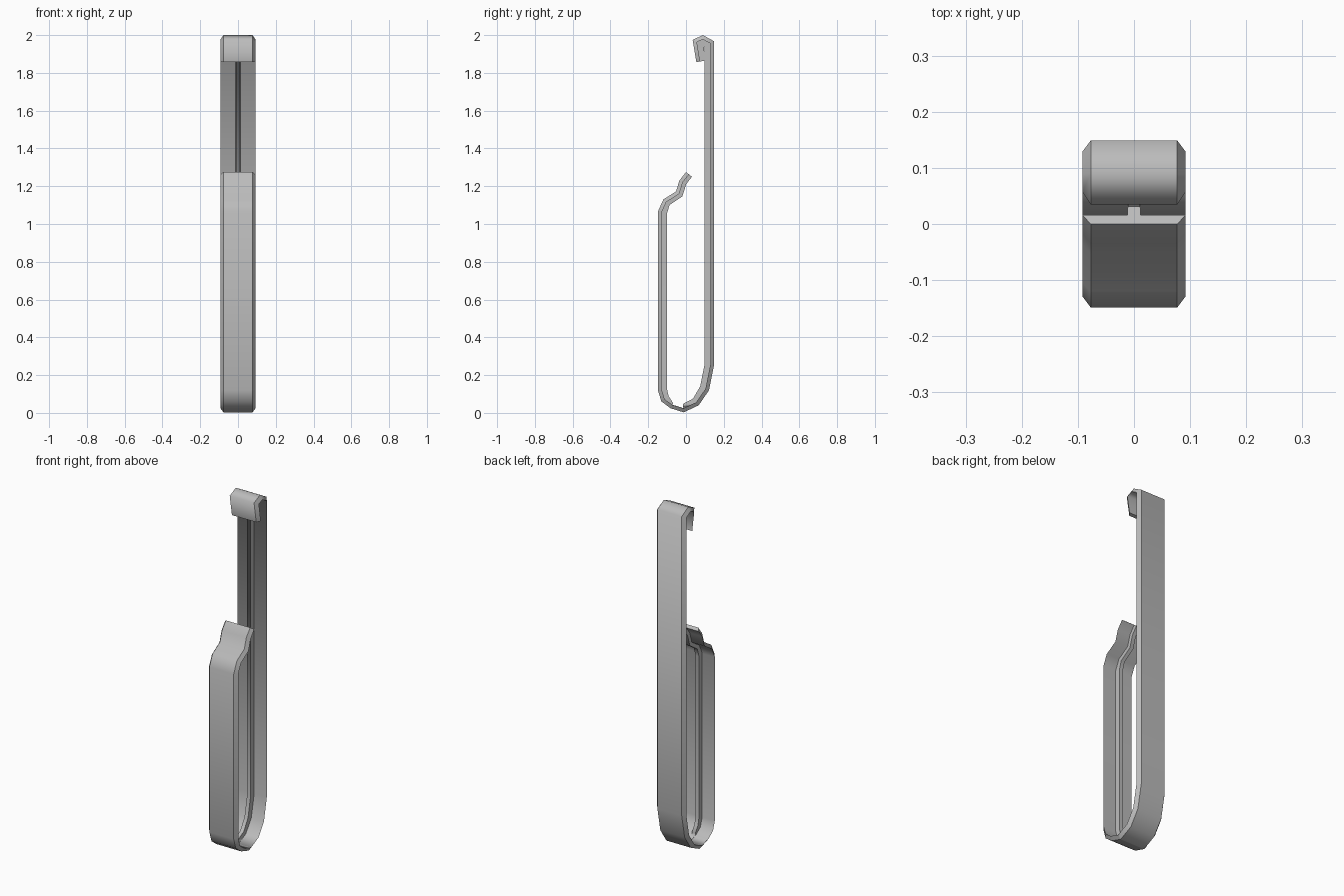
import bpy, bmesh
from mathutils import Vector

if "Cube" in bpy.data.objects:
    bpy.data.objects.remove(bpy.data.objects["Cube"], do_unlink=True)

steel = bpy.data.materials.new("brushed_grey")
steel.use_nodes = True
steel.diffuse_color = (0.5, 0.5, 0.5, 1)
steel.node_tree.nodes["Principled BSDF"].inputs["Base Color"].default_value = (0.5, 0.5, 0.5, 1)

SHEET = .02  # thickness of the flat strip

# Outer line of the bent strip: y, z, depth to the inner edge of the rib
path = [
    (.055, 1.857, .045), (.035, 1.975, .054), (.09, 2.0, .06), (.149, 1.967, .05),   # hook
    (.149, .255, .05), (.122, .12, .05), (.067, .04, .045),                          # back leg
    (-.012, .003, .042), (-.016, .004, .021), (-.08, .024, .021), (-.085, .027, .03),  # bottom bend
    (-.13, .06, .045), (-.149, .12, .048), (-.149, 1.065, .048),                     # front leg
    (-.12, 1.13, .042), (-.053, 1.172, .04), (-.035, 1.23, .04), (0, 1.275, .04),    # spring tip
]


def inward(a, b):
    d = (b - a).normalized()
    return Vector((d.y, -d.x))


def mitre(i):
    """Offset direction into the loop, lengthened at corners."""
    p = [Vector(q[:2]) for q in path]
    if i == 0:
        return inward(p[0], p[1])
    if i == len(p) - 1:
        return inward(p[-2], p[-1])
    a, b = inward(p[i - 1], p[i]), inward(p[i], p[i + 1])
    m = (a + b).normalized()
    return m / m.dot(a)


def section(t):
    """Thin strip with bevelled edges and a central rib on the inside."""
    half = [(.077, 0), (.092, SHEET), (.012, SHEET), (.011, t)]
    return half + [(-x, d) for x, d in reversed(half)]


# Sweep the section along the bent line
bm = bmesh.new()
rings = []
for i, (y, z, t) in enumerate(path):
    m = mitre(i)
    rings.append([bm.verts.new((x, y + m.x * d, z + m.y * d)) for x, d in section(t)])
n = len(rings[0])
for a, b in zip(rings, rings[1:]):
    for k in range(n):
        j = (k + 1) % n
        bm.faces.new((a[k], a[j], b[j], b[k])).smooth = True
bm.faces.new(rings[0])
bm.faces.new(rings[-1])

# Smooth along the bends, crisp along the strip's edges and ends
for a, b in zip(rings, rings[1:]):
    for u, v in zip(a, b):
        bm.edges.get((u, v)).smooth = False
for ring in (rings[0], rings[-1]):
    for k in range(n):
        bm.edges.get((ring[k - 1], ring[k])).smooth = False
bmesh.ops.recalc_face_normals(bm, faces=bm.faces)

mesh = bpy.data.meshes.new("bent_clip_strip")
bm.to_mesh(mesh)
bm.free()
mesh.materials.append(steel)
clip = bpy.data.objects.new("bent_clip_strip", mesh)
bpy.context.collection.objects.link(clip)
